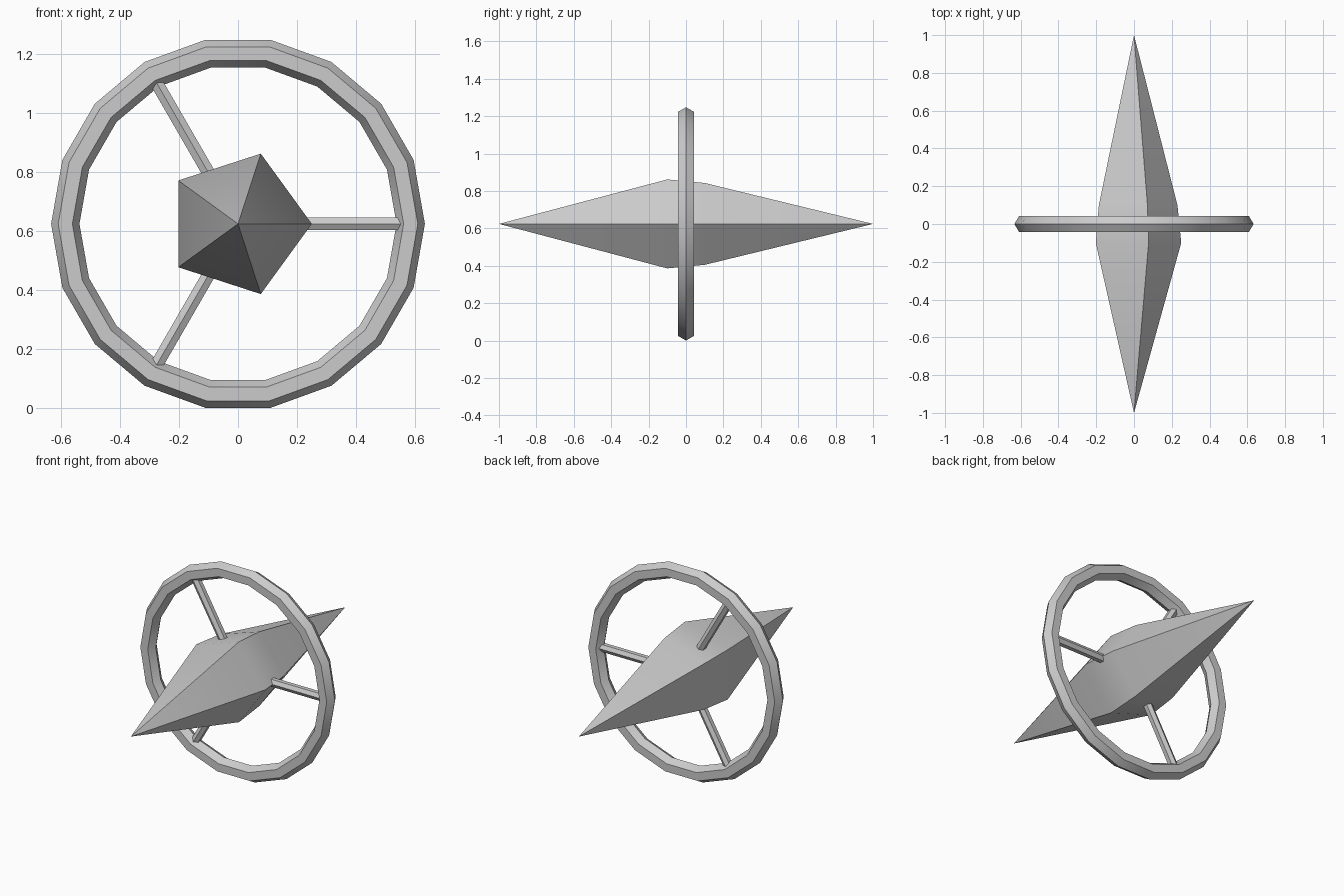
import bpy, bmesh
from math import cos, sin, pi, radians
from mathutils import Matrix

cube = bpy.data.objects.get("Cube")
if cube:
    bpy.data.objects.remove(cube)

CENTRE_Z = 0.624
RING_R, TUBE_R = 0.585, 0.048

grey = bpy.data.materials.new("plain grey")
grey.use_nodes = True
colour = (0.6, 0.6, 0.6, 1)
grey.diffuse_color = colour
grey.node_tree.nodes["Principled BSDF"].inputs["Base Color"].default_value = colour


def finish(obj, name):
    obj.name = obj.data.name = name
    obj.data.materials.append(grey)
    bpy.ops.object.select_all(action="DESELECT")
    obj.select_set(True)
    bpy.context.view_layer.objects.active = obj
    bpy.ops.object.shade_smooth_by_angle(angle=radians(30))


# Hull: five-sided spindle with a slightly tapered middle
bm = bmesh.new()
sections = [
    [bm.verts.new((r * cos(2 * pi * i / 5), y, r * sin(2 * pi * i / 5))) for i in range(5)]
    for y, r in ((-0.1, 0.25), (0.1, 0.23))
]
nose, tail = bm.verts.new((0, -1, 0)), bm.verts.new((0, 1, 0))
for i in range(5):
    j = (i + 1) % 5
    front, back = sections
    bm.faces.new((nose, front[i], front[j]))
    bm.faces.new((front[i], back[i], back[j], front[j]))
    bm.faces.new((tail, back[j], back[i]))
bmesh.ops.recalc_face_normals(bm, faces=bm.faces)
mesh = bpy.data.meshes.new("hull")
bm.to_mesh(mesh)
bm.free()
hull = bpy.data.objects.new("hull", mesh)
bpy.context.collection.objects.link(hull)
hull.location.z = CENTRE_Z
finish(hull, "hull")

# Ring: eighteen segments with a hexagonal tube
bpy.ops.mesh.primitive_torus_add(
    major_segments=18, minor_segments=6, major_radius=RING_R, minor_radius=TUBE_R,
    location=(0, 0, CENTRE_Z), rotation=(pi / 2, 0, 0))
finish(bpy.context.object, "ring")

# Spokes: three hexagonal bars from the hull to the ring
for k in range(3):
    bpy.ops.mesh.primitive_cylinder_add(vertices=6, radius=0.025, depth=RING_R - 0.1)
    spoke = bpy.context.object
    spoke.matrix_world = (
        Matrix.Translation((0, 0, CENTRE_Z))
        @ Matrix.Rotation(-2 * pi * k / 3, 4, "Y")
        @ Matrix.Translation((RING_R / 2 + 0.05, 0, 0))
        @ Matrix.Rotation(pi / 2, 4, "Y"))
    finish(spoke, f"spoke_{k + 1}")
